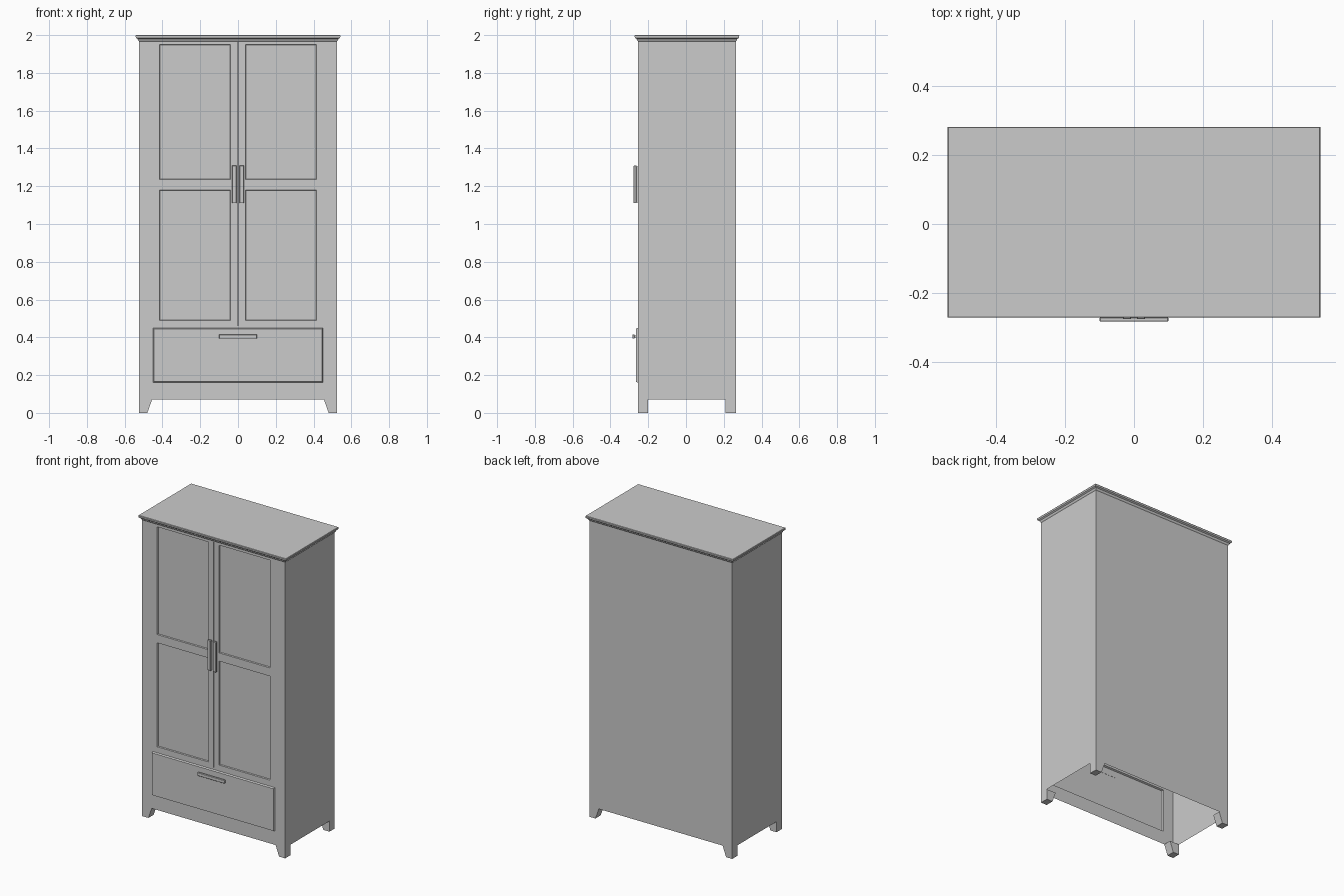
import bpy, bmesh

if "Cube" in bpy.data.objects:
    bpy.data.objects.remove(bpy.data.objects["Cube"])

HX, Y0, Y1 = 0.525, -0.255, 0.265
BASE, TOP = 0.07, 1.97


def finish(bm, name, bevel=0.0, normals=True):
    bmesh.ops.remove_doubles(bm, verts=bm.verts, dist=1e-5)
    if normals:
        bmesh.ops.recalc_face_normals(bm, faces=bm.faces)
    me = bpy.data.meshes.new(name)
    bm.to_mesh(me)
    bm.free()
    ob = bpy.data.objects.new(name, me)
    bpy.context.collection.objects.link(ob)
    if bevel:
        m = ob.modifiers.new("bevel", 'BEVEL')
        m.width, m.segments = bevel, 1
    return ob


def quad(bm, *pts):
    return bm.faces.new([bm.verts.new(p) for p in pts])


def box(name, x0, x1, y0, y1, z0, z1, bevel=0.0):
    bm = bmesh.new()
    bmesh.ops.create_cube(bm, size=1)
    for v in bm.verts:
        v.co = (x1 if v.co.x > 0 else x0, y1 if v.co.y > 0 else y0, z1 if v.co.z > 0 else z0)
    return finish(bm, name, bevel)


# Front sheet: recessed door panels, door gap and raised drawer
bm = bmesh.new()
xs = [-HX, -0.45, -0.415, -0.04, -0.003, 0.003, 0.04, 0.415, 0.45, HX]
zs = [BASE, 0.16, 0.45, 0.462, 0.49, 1.18, 1.235, 1.95, 1.962, TOP]
grid = [[bm.verts.new((x, Y0, z)) for x in xs] for z in zs]
for j in range(len(zs) - 1):
    for i in range(len(xs) - 1):
        bm.faces.new((grid[j][i], grid[j][i + 1], grid[j + 1][i + 1], grid[j + 1][i]))
bm.normal_update()


def region(x0, x1, z0, z1):
    found = []
    for f in bm.faces:
        c = f.calc_center_median()
        if x0 < c.x < x1 and z0 < c.z < z1:
            found.append(f)
    return found


regions = [(region(-0.45, 0.45, 0.16, 0.45), 0.005, 0.01),
           (region(-0.003, 0.003, 0.462, 1.962), 0.001, -0.008)]
for a, b in ((-0.415, -0.04), (0.04, 0.415)):
    for c, d in ((0.49, 1.18), (1.235, 1.95)):
        regions.append((region(a, b, c, d), 0.003, -0.007))
for faces, t, depth in regions:
    bmesh.ops.inset_region(bm, faces=faces, thickness=t, depth=depth,
                           use_boundary=True, use_even_offset=True)
finish(bm, "front_with_doors_and_drawer", normals=False)

# Side and back walls, open underneath
bm = bmesh.new()
path = [(HX, Y0), (HX, Y1), (-HX, Y1), (-HX, Y0)]
for (ax, ay), (bx, by) in zip(path, path[1:]):
    quad(bm, (ax, ay, BASE), (bx, by, BASE), (bx, by, TOP), (ax, ay, TOP))
finish(bm, "side_and_back_walls", normals=False)

# Tapered feet
foot = [(HX, 0), (0.48, 0), (0.455, BASE), (HX, BASE)]
for sx, side in ((1, "right"), (-1, "left")):
    for ya, yb, end in ((Y0, Y0 + 0.055, "front"), (Y1 - 0.055, Y1, "back")):
        bm = bmesh.new()
        a = [bm.verts.new((sx * x, ya, z)) for x, z in foot]
        b = [bm.verts.new((sx * x, yb, z)) for x, z in foot]
        bm.faces.new(a)
        bm.faces.new(b)
        for i in range(4):
            k = (i + 1) % 4
            bm.faces.new((a[i], a[k], b[k], b[i]))
        finish(bm, f"{end}_{side}_foot")

# Moulded top
bm = bmesh.new()
rings = []
for z, o in ((1.967, 0), (1.972, 0.004), (1.980, 0.007), (1.986, 0.016), (1.997, 0.017), (2.0, 0.015)):
    rings.append([bm.verts.new(p) for p in (
        (-HX - o, Y0 - o, z), (HX + o, Y0 - o, z), (HX + o, Y1 + o, z), (-HX - o, Y1 + o, z))])
for lo, hi in zip(rings, rings[1:]):
    for i in range(4):
        k = (i + 1) % 4
        bm.faces.new((lo[i], lo[k], hi[k], hi[i]))
bm.faces.new(rings[0])
bm.faces.new(rings[-1])
finish(bm, "cornice_top")

# Door handles
for s, side in ((1, "right"), (-1, "left")):
    x0, x1 = sorted((s * 0.008, s * 0.032))
    box(f"{side}_door_handle", x0, x1, -0.277, -0.262, 1.11, 1.31, 0.002)
    box(f"{side}_door_handle_mount", x0 + 0.006, x1 - 0.006, -0.263, Y0, 1.115, 1.305)

# Drawer handle
box("drawer_handle", -0.1, 0.1, -0.284, -0.272, 0.393, 0.415, 0.002)
box("drawer_handle_mount", -0.095, 0.095, -0.273, -0.264, 0.399, 0.409)
